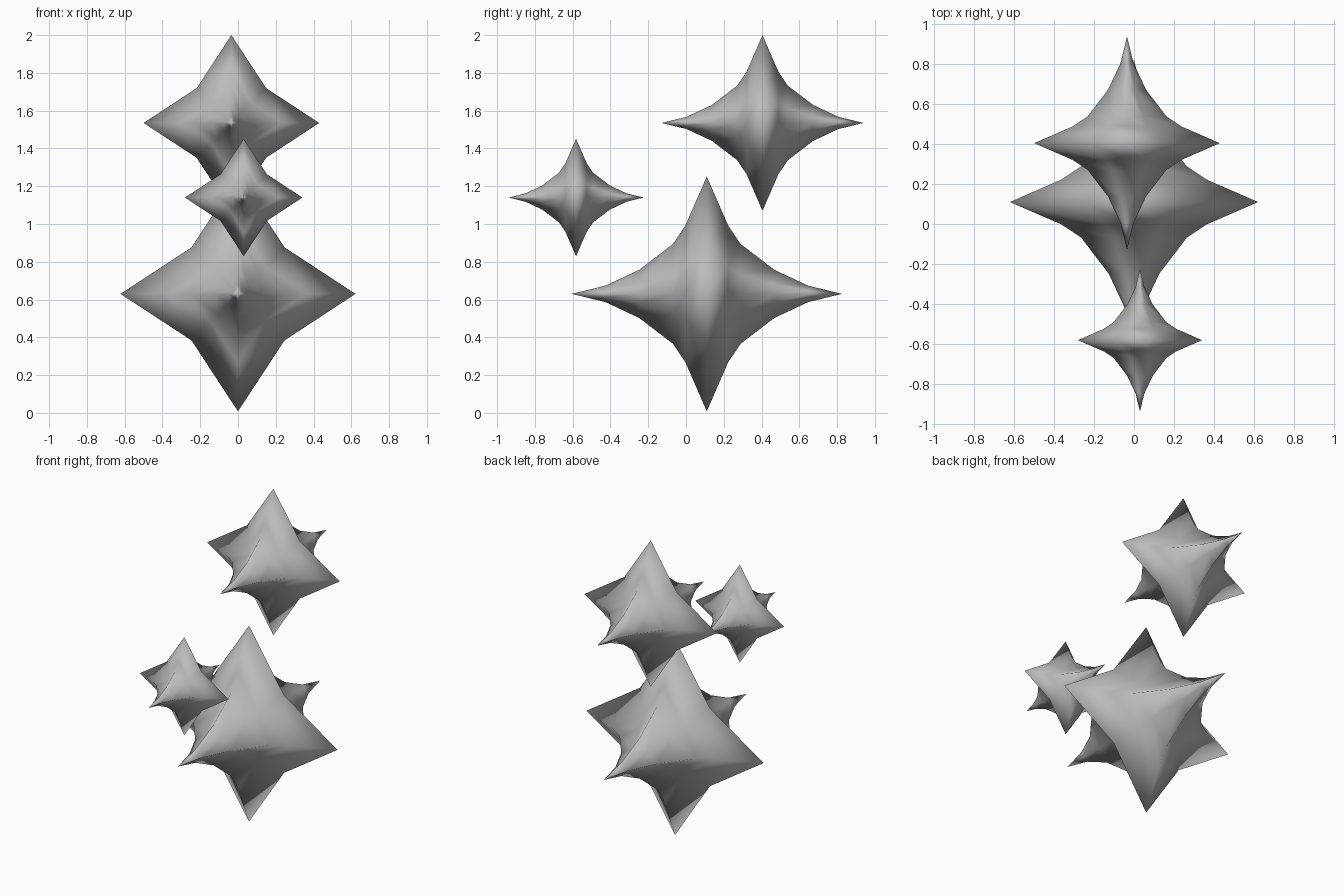
import bpy
import bmesh
import math

cube = bpy.data.objects.get("Cube")
if cube:
    bpy.data.objects.remove(cube, do_unlink=True)

# One plain grey for every star
grey = bpy.data.materials.new("plain grey")
grey.use_nodes = True
GREY = (0.5, 0.5, 0.5, 1.0)
grey.diffuse_color = GREY
grey.node_tree.nodes["Principled BSDF"].inputs["Base Color"].default_value = GREY

# Half profile along the depth axis: (depth fraction, ring scale)
HALF = [(0.0, 1.0), (0.157, 0.585), (0.25, 0.425), (0.5, 0.205), (0.75, 0.07)]
PROFILE = [(-d, s) for d, s in reversed(HALF[1:])] + HALF
NOTCH = 0.56      # inner radius of the four-pointed ring
DEPTH = 1.15      # depth of the front and back points relative to the radius


def star(name, centre, radius):
    """Six-pointed sparkle: four-pointed rings drawn out to a front and a back tip."""
    bm = bmesh.new()
    rings = []
    for d, s in PROFILE:
        ring = []
        for i in range(8):
            a = i * math.pi / 4
            r = radius * s * (NOTCH if i % 2 else 1.0)
            ring.append(bm.verts.new((r * math.cos(a), d * DEPTH * radius, r * math.sin(a))))
        rings.append(ring)
    front = bm.verts.new((0, -DEPTH * radius, 0))
    back = bm.verts.new((0, DEPTH * radius, 0))
    for i in range(8):
        j = (i + 1) % 8
        for a, b in zip(rings, rings[1:]):
            bm.faces.new((a[i], a[j], b[j], b[i]))
        bm.faces.new((front, rings[0][j], rings[0][i]))
        bm.faces.new((back, rings[-1][i], rings[-1][j]))
    bmesh.ops.recalc_face_normals(bm, faces=bm.faces)
    for f in bm.faces:
        f.smooth = True
    mesh = bpy.data.meshes.new(name)
    bm.to_mesh(mesh)
    bm.free()
    mesh.materials.append(grey)
    obj = bpy.data.objects.new(name, mesh)
    obj.location = centre
    bpy.context.collection.objects.link(obj)
    return obj


star("large_star", (0.0, 0.11, 0.63), 0.622)
star("medium_star", (-0.035, 0.405, 1.535), 0.465)
star("small_star", (0.03, -0.582, 1.14), 0.311)
